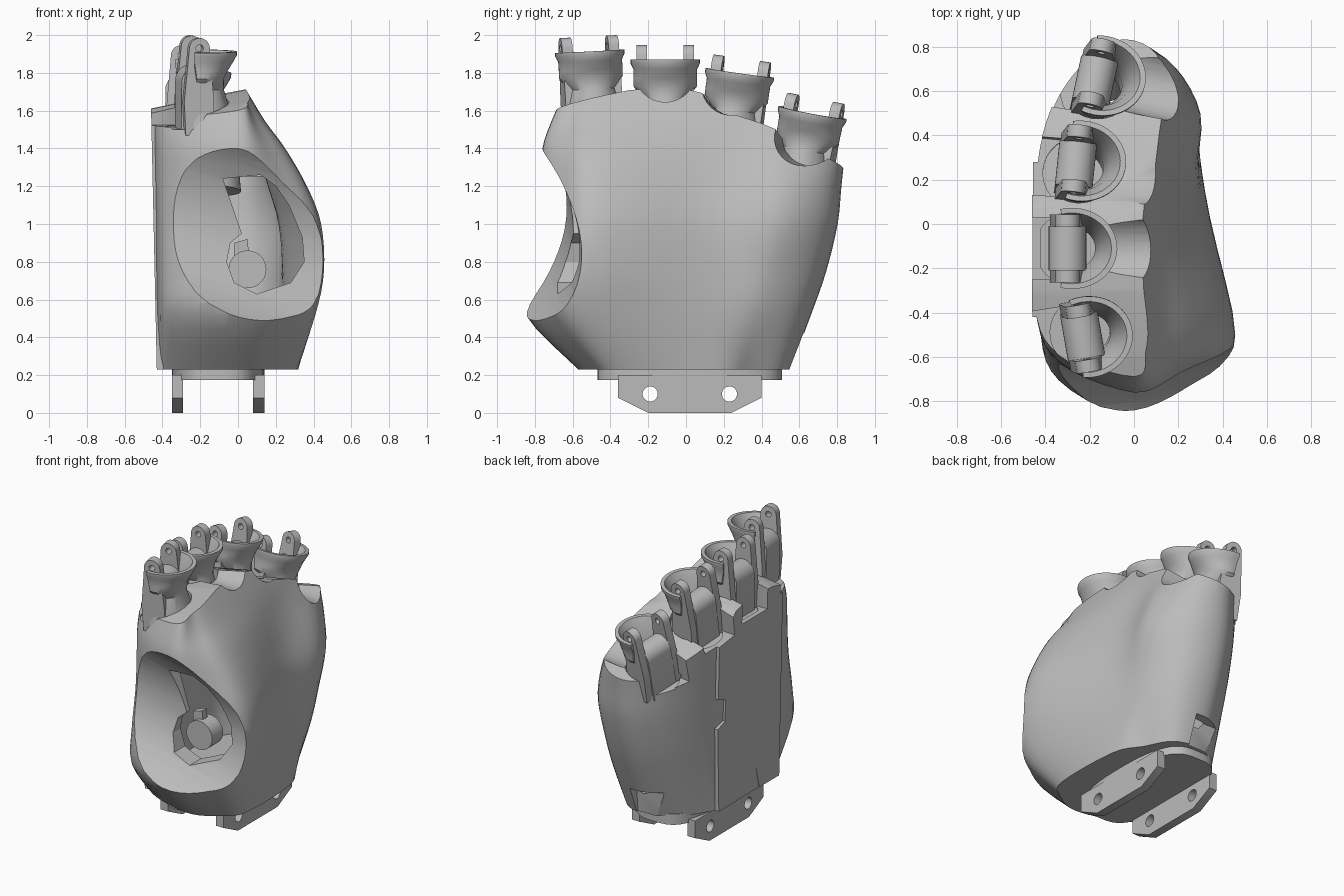
import bpy, bmesh, math
from mathutils import Matrix, Vector

if bpy.data.objects.get("Cube"):
    bpy.data.objects.remove(bpy.data.objects["Cube"])

grey = bpy.data.materials.new("plain grey")
grey.use_nodes = True
COLOUR = (0.5, 0.5, 0.5, 1)
grey.diffuse_color = COLOUR
grey.node_tree.nodes["Principled BSDF"].inputs["Base Color"].default_value = COLOUR


def finish(name, bm):
    bmesh.ops.recalc_face_normals(bm, faces=bm.faces)
    mesh = bpy.data.meshes.new(name)
    bm.to_mesh(mesh)
    bm.free()
    ob = bpy.data.objects.new(name, mesh)
    mesh.materials.append(grey)
    bpy.context.collection.objects.link(ob)
    return ob


def skin(name, rings):
    """Join closed rings of points and cap the ends."""
    bm = bmesh.new()
    rows = [[bm.verts.new(p) for p in ring] for ring in rings]
    n = len(rows[0])
    for a, b in zip(rows, rows[1:]):
        for j in range(n):
            k = (j + 1) % n
            bm.faces.new((a[j], a[k], b[k], b[j]))
    bm.faces.new(rows[0])
    bm.faces.new(rows[-1])
    return finish(name, bm)


def prism(name, pts, lo, hi, axis="X", slope=0.0):
    """Extrude a profile along X (y,z), Y (x,z) or Z (x,y)."""
    def place(t, u, v):
        return {"X": (t, u, v + slope * t), "Y": (u, t, v), "Z": (u, v, t)}[axis]
    return skin(name, [[place(t, u, v) for u, v in pts] for t in (lo, hi)])


def disc(cu, cv, r, n=32):
    return [(cu + r * math.cos(math.tau * i / n), cv + r * math.sin(math.tau * i / n))
            for i in range(n)]


def activate(ob):
    bpy.ops.object.select_all(action="DESELECT")
    ob.select_set(True)
    bpy.context.view_layer.objects.active = ob


def cut(ob, cutter, matrix=None, keep=False):
    if matrix:
        cutter.data.transform(matrix)
    mod = ob.modifiers.new("cut", "BOOLEAN")
    mod.operation, mod.solver, mod.object = "DIFFERENCE", "EXACT", cutter
    activate(ob)
    bpy.ops.object.modifier_apply(modifier=mod.name)
    if not keep:
        bpy.data.objects.remove(cutter)


def smooth(ob, angle=35):
    activate(ob)
    bpy.ops.object.shade_smooth_by_angle(angle=math.radians(angle))


def spline(keys, steps, closed):
    """Catmull-Rom curve through tuples of any length."""
    keys = [Vector(k) for k in keys]
    n, out = len(keys), []
    pick = (lambda i: keys[i % n]) if closed else (lambda i: keys[max(0, min(n - 1, i))])
    for i in range(n if closed else n - 1):
        p, q, r, s = (pick(i + d) for d in (-1, 0, 1, 2))
        for k in range(steps):
            t = k / steps
            out.append(q + (r - p) * (t / 2) + (2 * p - 5 * q + 4 * r - s) * (t * t / 2)
                       + (3 * q - p - 3 * r + s) * (t ** 3 / 2))
    return out if closed else out + [keys[-1]]


# Palm levels: height, back, thumb mound, middle, heel edge, front, rear
LEVELS = [
    (.23, -.42, .31, .30, .20, -.57, .55),
    (.52, -.425, .41, .32, .26, -.85, .66),
    (.75, -.43, .455, .31, .28, -.845, .74),
    (1.0, -.435, .44, .28, .30, -.79, .80),
    (1.2, -.44, .365, .22, .26, -.77, .82),
    (1.4, -.445, .25, .16, .17, -.76, .84),
    (1.55, -.45, .14, .11, .10, -.71, .84),
    (1.75, -.45, .02, .02, .04, -.62, .84),
]


def section(level, inset=0.0):
    z, d, a, b, c, f, g = level
    if inset:
        d, a, b, c, g = d + inset, a - inset, b - inset, c - inset, g - inset
        f = max(f + inset, -.56)
    keys = [(d, .5 * f), (d, .15), (d + .05, .55 * g), (d + .17, .83 * g), (-.08, g),
            (.5 * c, .92 * g), (c, .62 * g), (b, .15), (a, .6 * f),
            (.65 * a, .86 * f), (0, f), (-.34, .81 * f)]
    return [(p[0], p[1], z) for p in spline(keys, 5, True)]


levels = spline(LEVELS, 4, False)
palm = skin("palm_shell", [section(v) for v in levels])
cavity = skin("cavity", [section(v, .06) for v in levels if .35 < v[0] < 1.3])
cut(palm, cavity)

# Back cover with a latch notch and a lower notch, nearly flush
cover = prism("back_cover", [(-.42, .23), (-.2, .23), (-.16, .38), (.0, .38), (.05, .23), (.25, .23),
                             (.28, .82), (.2, .85), (.2, 1.0), (.28, 1.03), (.28, 1.6), (-.42, 1.65)],
              -.01, .025)
for v in cover.data.vertices:
    v.co.x -= .42 + .022 * (v.co.z - .23)

# Sloping knuckle line, trimmed lower on the back
top = prism("top_cutter", [(-1, 2.3), (-1, 1.5), (-.6, 1.63), (-.3, 1.7), (-.05, 1.72), (.1, 1.68),
                           (.2, 1.58), (.4, 1.51), (.56, 1.44), (.7, 1.34), (.9, 1.28), (.9, 2.3)],
            -.8, .8, slope=.2)
cut(palm, top, keep=True)
cut(cover, top)

# Thumb scoop and opening, and the wrist recess at the rear
scoop_pose = (Matrix.Translation((0, -1.16, 1.0)) @ Matrix.Rotation(.1, 4, "Z")
              @ Matrix.Rotation(.3, 4, "Y"))
cut(palm, prism("scoop_cutter", disc(0, 0, .56, 64), -1, 1), scoop_pose)
opening = [(-.08, 1.24), (.12, 1.26), (.2, 1.2), (.27, 1.1), (.34, .93), (.35, .8), (.28, .69),
           (.1, .63), (-.02, .69), (-.06, .8), (-.04, .9), (.02, .95)]
cut(palm, prism("opening_cutter", opening, -1, -.4, axis="Y"))
cut(palm, prism("recess_cutter", [(.52, .1), (1, .1), (1, .42), (.55, .42)], -.26, 0))

# Thumb hinge inside the opening
hinge = prism("thumb_hinge_barrel", disc(.05, .76, .1), -.5, -.38, axis="Y")
smooth(hinge)
prism("thumb_hinge_tab", [(-.02, .8), (.06, .82), (.05, .92), (-.02, .9)], -.47, -.42, axis="Y")


def place(ob, matrix):
    ob.data.transform(matrix)
    smooth(ob)


def knuckle(name, x, y, z, tilt, yaw, dip):
    spot = (Matrix.Translation((x, y, z)) @ Matrix.Rotation(math.radians(yaw), 4, "Z")
            @ Matrix.Rotation(math.radians(tilt), 4, "X"))
    # slot through the back, round socket, and scallop in the palm edge
    for target in (palm, cover):
        cut(target, prism("slot", [(-.14, -.4), (.14, -.4), (.14, .3), (-.14, .3)], -.5, 0), spot)
    cut(palm, prism("socket", disc(0, 0, .165), -.41, .3, axis="Z"), spot)
    cut(palm, prism("scallop", disc(dip, -.06 - dip, .165), -.1, .5), spot)
    # flared cup: straight band at the sides, dished towards the palm
    profile = [(.175, -.42), (.16, -.3), (.13, -.2), (.13, -.14), (.15, -.1), (.18, -.05),
               (.195, -.02), (.195, 0), (.17, 0), (.13, -.08), (.1, -.22), (.1, -.42)]
    arc = [math.radians(-105 + 210 * i / 28) for i in range(29)]
    place(skin(name + "_cup", [[(r * math.cos(t) * 1.05,
                                 (max(r, .18) if i in range(3, 8) else r) * math.sin(t) * .94, h)
                                for i, (r, h) in enumerate(profile)] for t in arc]), spot)
    # two hinge tabs with pin holes
    crown = [(-.02 + .055 * math.cos(t), .022 + .055 * math.sin(t))
             for t in (math.pi * i / 12 for i in range(13))]
    for side, label in ((-1, "_front_tab"), (1, "_rear_tab")):
        mid = side * .125
        tab = prism(name + label, crown + [(-.1, -.26), (-.09, -.44), (.06, -.44), (.06, -.26)],
                    mid - .028, mid + .028, axis="Y")
        cut(tab, prism("pin_cutter", disc(-.02, .022, .02, 16), mid - .1, mid + .1, axis="Y"))
        place(tab, spot)
    # rounded block between the tabs
    dome = [(-.02 + .085 * math.cos(t), -.16 + .085 * math.sin(t))
            for t in (math.pi * i / 16 for i in range(17))]
    place(prism(name + "_block", dome + [(-.105, -.45), (.065, -.45)], -.1, .1, axis="Y"), spot)


knuckle("index_knuckle", -.21, -.51, 1.915, 3, 10, 0)
knuckle("middle_knuckle", -.28, -.11, 1.87, 0, 0, 0)
knuckle("ring_knuckle", -.24, .285, 1.8, -8, -6, 0)
knuckle("little_knuckle", -.15, .67, 1.59, -11, -12, .05)
smooth(palm, 30)

# Wrist plate and two drilled flanges
oval = [(-.105 + .245 * math.copysign(abs(math.cos(t)) ** .6, math.cos(t)),
         .02 + .49 * math.copysign(abs(math.sin(t)) ** .8, math.sin(t)))
        for t in (math.tau * (i + .5) / 48 for i in range(48))]
smooth(prism("wrist_plate", oval, .175, .25, axis="Z"))
for name, lo in (("back_flange", -.35), ("palm_flange", .08)):
    flange = prism(name, [(-.36, .2), (-.36, .08), (-.2, 0), (.24, 0), (.4, .08), (.4, .2)],
                   lo, lo + .06)
    for y in (-.19, .23):
        cut(flange, prism("bolt_cutter", disc(y, .1, .04), lo - .1, lo + .2))
    smooth(flange)
